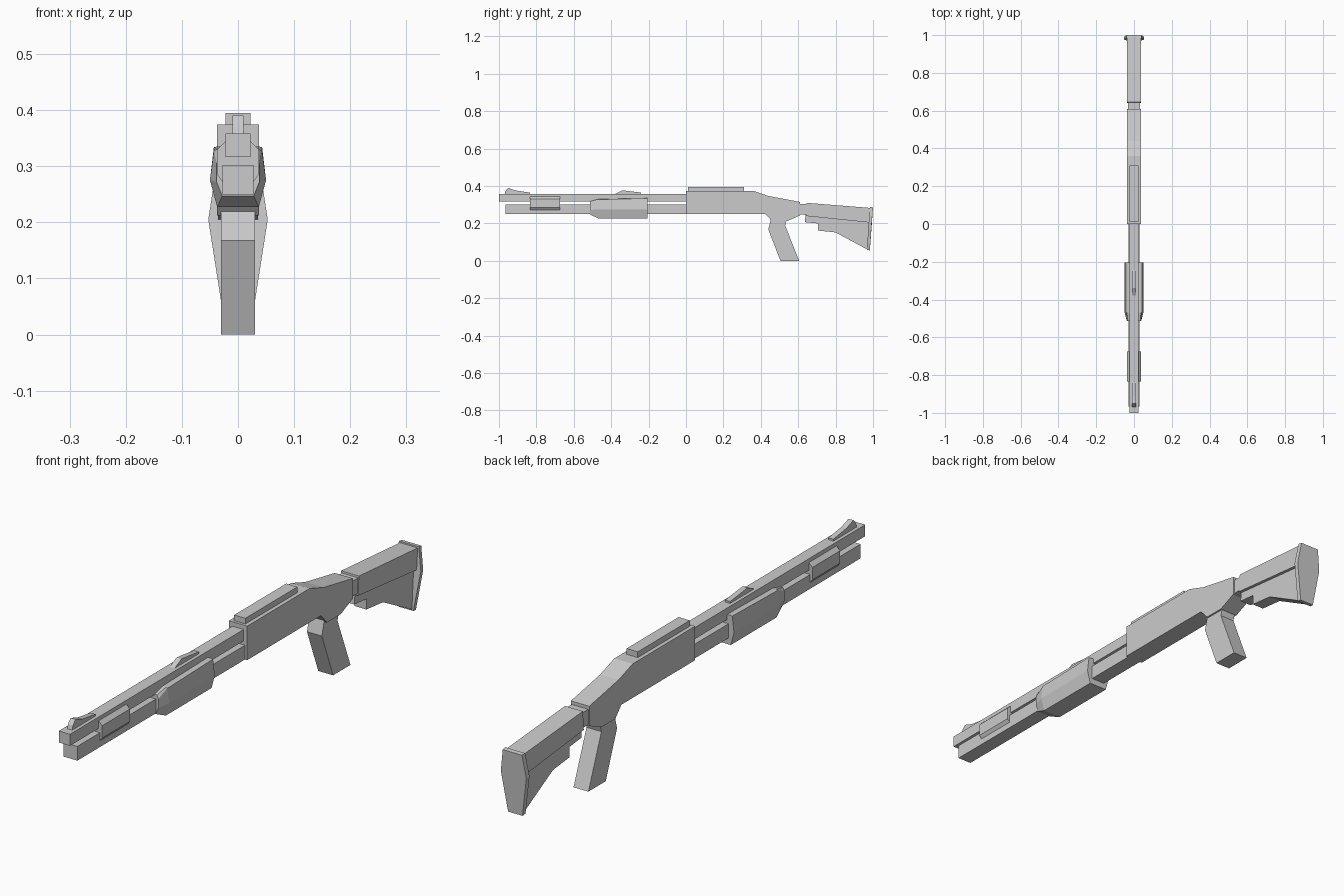
import bpy, bmesh


def loft(name, rings):
    """Skin equal-length rings of (x, y, z) points and cap both ends."""
    bm = bmesh.new()
    loops = [[bm.verts.new(p) for p in ring] for ring in rings]
    n = len(loops[0])
    for a, b in zip(loops, loops[1:]):
        for i in range(n):
            j = (i + 1) % n
            bm.faces.new((a[i], a[j], b[j], b[i]))
    bm.faces.new(loops[0])
    bm.faces.new(loops[-1])
    bmesh.ops.recalc_face_normals(bm, faces=bm.faces)
    mesh = bpy.data.meshes.new(name)
    bm.to_mesh(mesh)
    bm.free()
    obj = bpy.data.objects.new(name, mesh)
    bpy.context.collection.objects.link(obj)
    return obj


def slab(name, half_width, profile):
    """Extrude a (y, z) side profile across x."""
    return loft(name, [[(s * half_width, y, z) for y, z in profile] for s in (-1, 1)])


def box(name, half_width, y0, y1, z0, z1):
    return slab(name, half_width, [(y0, z0), (y1, z0), (y1, z1), (y0, z1)])


def mirrored(half, y):
    """Close a half cross-section of (x, z) into a symmetric ring at y."""
    return [(x, y, z) for x, z in half] + [(-x, y, z) for x, z in reversed(half)]


# Barrel, magazine tube and receiver top rail
box("barrel", 0.0225, -1.0, 0.01, 0.316, 0.358)
box("magazine_tube", 0.028, -0.965, 0.01, 0.25, 0.302)
box("top_rail", 0.0225, 0.01, 0.31, 0.37, 0.395)

# Sights on the barrel
slab("front_sight", 0.01, [(-0.97, 0.355), (-0.965, 0.373), (-0.95, 0.39),
                           (-0.91, 0.376), (-0.835, 0.365), (-0.835, 0.355)])
slab("rear_sight", 0.01, [(-0.385, 0.355), (-0.34, 0.377),
                          (-0.24, 0.365), (-0.24, 0.355)])

# Chamfered clamp joining barrel and magazine tube
clamp = [(0.028, 0.273), (0.037, 0.285), (0.037, 0.33), (0.0225, 0.344)]
loft("barrel_clamp", [mirrored(clamp, y) for y in (-0.835, -0.675)])

# Pump handle with a tapered nose
nose = [(0.028, 0.247), (0.038, 0.272), (0.038, 0.305), (0.033, 0.318)]
body = [(0.037, 0.227), (0.05, 0.275), (0.043, 0.328), (0.037, 0.33)]
tail = [(0.037, 0.227), (0.05, 0.275), (0.043, 0.334), (0.037, 0.335)]
loft("pump_handle", [mirrored(nose, -0.513), mirrored(body, -0.468),
                     mirrored(tail, -0.205)])

# Receiver sloping down towards the stock
slab("receiver", 0.037, [(0, 0.25), (0.425, 0.25), (0.46, 0.212), (0.54, 0.212),
                         (0.61, 0.243), (0.61, 0.315), (0.44, 0.347),
                         (0.36, 0.374), (0, 0.374)])

# Raked pistol grip
slab("pistol_grip", 0.03, [(0.505, 0), (0.605, 0), (0.53, 0.19), (0.54, 0.225),
                           (0.455, 0.225), (0.44, 0.168)])

# Stock: neck, wide upper beam, thinner lower web
box("stock_neck", 0.033, 0.60, 0.655, 0.247, 0.303)
slab("stock_upper", 0.036, [(0.64, 0.24), (0.98, 0.205), (0.985, 0.283), (0.645, 0.31)])
slab("stock_lower", 0.024, [(0.635, 0.207), (0.705, 0.2), (0.705, 0.162),
                            (0.8, 0.152), (0.967, 0.062), (0.98, 0.215), (0.64, 0.25)])

# Six-sided butt pad, tilted with the stock end
pad = [(0.03, 0.967, 0.058), (0.053, 0.977, 0.205), (0.04, 0.984, 0.288)]
pad += [(-x, y, z) for x, y, z in reversed(pad)]
loft("butt_pad", [pad, [(x * 0.97, y + 0.016, z - 0.002) for x, y, z in pad]])
